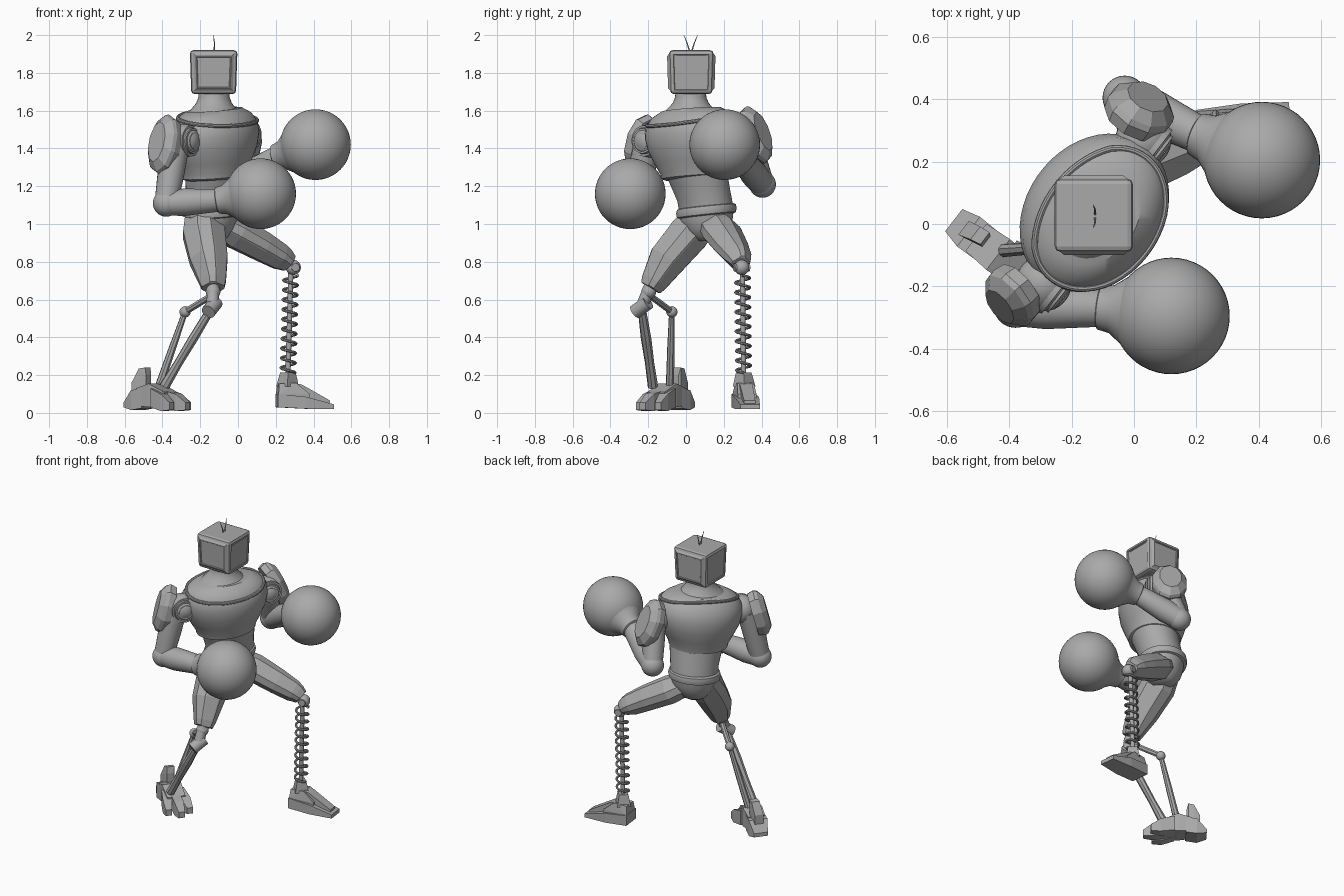
import bpy, bmesh
from math import sin, cos, pi, radians
from mathutils import Vector as V

cube = bpy.data.objects.get("Cube")
if cube:
    bpy.data.objects.remove(cube)

grey = bpy.data.materials.new("plain grey")
grey.use_nodes = True
COLOUR = (0.4, 0.4, 0.4, 1)
grey.diffuse_color = COLOUR
grey.node_tree.nodes["Principled BSDF"].inputs["Base Color"].default_value = COLOUR

Z = V((0, 0, 1))
LAT = V((0.61, 0.79, 0)).normalized()    # across the shoulders, towards the left arm
FWD = V((0.79, -0.61, 0)).normalized()   # the way the chest faces


def finish(name, bm, smooth=True, angle=35):
    bmesh.ops.recalc_face_normals(bm, faces=bm.faces)
    me = bpy.data.meshes.new(name)
    bm.to_mesh(me)
    bm.free()
    me.materials.append(grey)
    if smooth:
        me.shade_smooth()
        me.set_sharp_from_angle(angle=radians(angle))
    ob = bpy.data.objects.new(name, me)
    bpy.context.collection.objects.link(ob)
    return ob


def loft(name, rings, sides=32, ref=LAT, axis=None, smooth=True, strips=False):
    """Skin elliptical rings (centre, radius along ref, other radius)."""
    bm = bmesh.new()
    pts = [V(r[0]) for r in rings]
    loops = []
    for i, r in enumerate(rings):
        t = axis or (pts[min(i + 1, len(pts) - 1)] - pts[max(i - 1, 0)])
        t = V(t).normalized()
        u = (V(ref) - t * t.dot(V(ref))).normalized()
        v = t.cross(u)
        loop = []
        for k in range(sides):
            a = 2 * pi * (k + 0.5) / sides
            loop.append(bm.verts.new(pts[i] + u * r[1] * cos(a) + v * r[-1] * sin(a)))
        loops.append(loop)
    raised = []
    for lo, hi in zip(loops, loops[1:]):
        for k in range(sides):
            n = (k + 1) % sides
            face = bm.faces.new((lo[k], lo[n], hi[n], hi[k]))
            if k % 2:
                raised.append(face)
    bm.faces.new(loops[0][::-1])
    bm.faces.new(loops[-1])
    if strips:
        bmesh.ops.recalc_face_normals(bm, faces=bm.faces)
        bmesh.ops.inset_region(bm, faces=raised, thickness=0.008, depth=0.006)
    return finish(name, bm, smooth)


def rod(name, a, b, r, r2=None, sides=16):
    d = V(b) - V(a)
    ref = V((1, 0, 0)) if abs(d.normalized().x) < 0.8 else V((0, 1, 0))
    return loft(name, [(a, r), (b, r2 or r)], sides, ref)


def ball(name, c, r, seg=32):
    bm = bmesh.new()
    bmesh.ops.create_uvsphere(bm, u_segments=seg, v_segments=seg // 2, radius=r)
    bmesh.ops.translate(bm, verts=bm.verts, vec=V(c))
    return finish(name, bm, angle=60)


def block(name, o, x, y, stations):
    """Hull through stations of (forward, half width, low, high, side shift)."""
    bm = bmesh.new()
    for f, w, lo, hi, m in stations:
        for s in (-1, 1):
            for z in (lo, hi):
                bm.verts.new(o + x * f + y * (s * w + m) + Z * z)
    bmesh.ops.convex_hull(bm, input=bm.verts)
    return finish(name, bm, False)


# Head: chamfered box, raised side covers, sunken screen
bm = bmesh.new()
bmesh.ops.create_cube(bm, size=1)
for v in bm.verts:
    k = 0.94 if v.co.z < 0 else 1
    v.co = V((-0.129 + v.co.x * 0.252 * k, 0.028 + v.co.y * 0.236 * k, 1.804 + v.co.z * 0.232))
bmesh.ops.bevel(bm, geom=bm.edges[:], offset=0.018, segments=2, affect='EDGES', profile=0.5)
bm.normal_update()
for f in [f for f in bm.faces if f.calc_area() > 0.02 and abs(f.normal.z) < 0.5]:
    if abs(f.normal.y) > 0.5:
        bmesh.ops.inset_region(bm, faces=[f], thickness=0.018, depth=0.011)
        bmesh.ops.inset_region(bm, faces=[f], thickness=0.006)
        bmesh.ops.inset_region(bm, faces=[f], thickness=0.004, depth=-0.004)
    else:
        bmesh.ops.inset_region(bm, faces=[f], thickness=0.006)
        bmesh.ops.inset_region(bm, faces=[f], thickness=0.004, depth=-0.005)
finish("head", bm, False)
rod("head_slot", (-0.007, -0.05, 1.89), (-0.007, 0.105, 1.89), 0.004, sides=6)
for s, side in ((-1, "right"), (1, "left")):
    loft(side + "_antenna", [((-0.125, 0.025 + s * 0.006, 1.915), 0.004),
                             ((-0.125, 0.025 + s * 0.02, 1.96), 0.003),
                             ((-0.13, 0.025 + s * 0.036, 2.0), 0.0012)], 8)

# Torso: chest and neck, with a collar ring that follows the chest surface
lean = V((-0.06, -0.06, 1)).normalized()
chest = [(1.24, .165, .14), (1.25, .187, .162), (1.275, .192, .168), (1.33, .222, .188), (1.4, .258, .21),
         (1.47, .274, .218), (1.53, .267, .206), (1.575, .232, .175), (1.606, .17, .135)]


def chest_centre(z):
    return V((-0.127, 0.05 - (z - 1.235) * 0.06, z))


def chest_size(z):
    for (z0, w0, d0), (z1, w1, d1) in zip(chest, chest[1:]):
        if z <= z1:
            t = (z - z0) / (z1 - z0)
            return w0 + (w1 - w0) * t, d0 + (d1 - d0) * t


loft("chest", [(chest_centre(z), w, d) for z, w, d in chest], 48, axis=lean)
neck = [(1.54, .18, .155), (1.58, .16, .135), (1.61, .127, .115), (1.64, .097, .093), (1.67, .083, .083),
        (1.71, .08, .08)]
loft("neck", [((-0.127, 0.025, z), w, d) for z, w, d in neck], axis=Z)
across = (LAT - lean * lean.dot(LAT)).normalized()
ring = []
for i in range(49):
    a = 2 * pi * i / 48
    z = 1.558 - 0.034 * cos(a)
    w, d = chest_size(z)
    ring.append((chest_centre(z) + across * w * sin(a) - lean.cross(across) * d * cos(a), 0.011))
loft("collar", ring, 10, ref=Z)

# Waist: abdomen, belt, pelvis
belly = [(1.28, -.12, .052, .175, .153), (1.2, -.127, .075, .163, .143), (1.12, -.135, .1, .152, .135),
         (1.06, -.14, .108, .15, .135)]
loft("abdomen", [((x, y, z), w, d) for z, x, y, w, d in belly], axis=Z)
loft("belt", [((-0.14, 0.108, 1.07 + dz), r, r * 0.93) for dz, r in
              ((-.028, .145), (-.022, .161), (0, .166), (.02, .161), (.026, .145))],
     axis=V((-0.03, -0.1, 1)))
loft("pelvis", [((-0.14, 0.107, z), w, d) for z, w, d in
                ((1.06, .15, .135), (1.02, .145, .13), (.97, .12, .115), (.93, .085, .085), (.91, .05, .055))],
     axis=Z)

# Arms: shoulder joint, pad, upper arm, forearm, cuff and round glove
arms = {
    "right": ((-.29, -.19, 1.44), (-.40, -.24, 1.425), (-.72, -.6, .25), .1,
              (-.38, -.262, 1.11), (-.1, -.27, 1.125), (.12, -.295, 1.16)),
    "left": ((.03, .27, 1.47), (.025, .375, 1.475), (.45, .77, .37), .108,
             (-.03, .405, 1.21), (.21, .285, 1.355), (.41, .205, 1.42)),
}
for side, (sh, pad, out, width, elbow, wrist, glove) in arms.items():
    sh, pad, elbow, wrist, glove = map(V, (sh, pad, elbow, wrist, glove))
    out = V(out).normalized()
    ball(side + "_shoulder", sh, 0.09)
    for r, a, b in ((.082, -.03, .055), (.066, .05, .07), (.045, .055, .08)):
        rod(side + "_shoulder_disc", sh + FWD * a, sh + FWD * b, r, sides=32)
    loft(side + "_shoulder_pad", [(pad + out * d, width * k, h) for d, k, h in
                                  ((-.05, .98, .15), (-.01, 1.05, .163), (.01, 1, .155), (.042, .65, .11))],
         10, ref=FWD, axis=out, smooth=False)
    top = sh.lerp(pad, 0.35)
    loft(side + "_upper_arm", [(top, .075), (top.lerp(elbow, .5), .071), (elbow, .062)], 24, ref=FWD)
    ball(side + "_elbow", elbow, 0.071)
    fore = (glove - wrist).normalized()
    loft(side + "_forearm", [(elbow, .066), (elbow.lerp(wrist, .35), .073), (wrist, .06)], 24, ref=Z)
    loft(side + "_cuff", [(wrist - fore * .015, .06), (wrist - fore * .01, .07), (wrist + fore * .03, .078),
                          (wrist + fore * .08, .115), (wrist + fore * .12, .148)], ref=Z)
    ball(side + "_glove", glove, 0.187, 48)

# Thighs: faceted shells with raised lengthwise strips
loft("left_thigh", [((-.09, .15, 1.0), .085, .075), ((-.01, .19, .955), .106, .085), ((.13, .24, .88), .09, .078),
                    ((.225, .277, .825), .069, .068), ((.25, .285, .81), .058, .058), ((.275, .292, .79), .045, .045)],
     8, ref=(-.37, .93, 0), smooth=False, strips=True)
loft("right_thigh", [((-.185, .085, 1.04), .095, .095), ((-.18, .018, .95), .114, .11), ((-.155, -.1, .81), .102, .1),
                     ((-.134, -.168, .695), .07, .07), ((-.132, -.188, .662), .058, .056)],
     8, ref=(1, 0, 0), smooth=False, strips=True)

# Spring leg: knee ball, rod, coil
ball("left_knee", (.293, .295, .77), 0.04, 24)
rod("left_knee_pin", (.305, .255, .77), (.283, .335, .77), 0.022)
top, low = V((.28, .299, .75)), V((.264, .305, .19))
rod("left_shin_rod", top, low, 0.014)
coil = []
for i in range(10 * 20 + 1):
    a, t = 2 * pi * i / 20, i / 200
    coil.append((top.lerp(low, 0.04 + 0.92 * t) + V((cos(a), sin(a), 0)) * 0.038, 0.0075))
loft("left_spring", coil, 8, ref=Z)

# Spring foot: wedge with heel block and ankle stem
X, Y = V((.992, .122, 0)), V((-.122, .992, 0))
heel = V((.205, .303, 0))
block("left_foot_sole", heel, X, Y, [(0, .063, .03, .1, 0), (.15, .066, .022, .085, 0), (.3, .052, .02, .045, 0)])
block("left_foot_heel", heel, X, Y, [(.003, .058, .06, .1, 0), (.008, .044, .1, .155, 0),
                                     (.1, .044, .1, .158, 0), (.17, .05, .06, .1, 0)])
block("left_foot_bridge", heel, X, Y, [(.08, .034, .08, .16, 0), (.13, .034, .06, .15, 0), (.28, .03, .04, .066, 0)])
loft("left_ankle", [((.262, .308, .14), .06), ((.264, .306, .2), .045), ((.264, .305, .215), .04)],
     4, ref=(1, 1, 0), axis=Z, smooth=False)

# Strut leg: knee, shin, rear linkage
knee, shin, hinge = V((-.137, -.235, .56)), V((-.39, -.175, .14)), V((-.28, -.075, .535))
rod("right_knee_neck", (-.13, -.19, .68), (-.135, -.23, .57), 0.03, 0.034)
rod("right_knee_barrel", knee - V((.02, .035, .025)), knee + V((.02, .035, .025)), 0.038, sides=20)
ball("right_knee_joint", (-.132, -.197, .642), 0.039, 24)
loft("right_shin", [(knee, .022), (knee.lerp(shin, .4), .03, .024), (knee.lerp(shin, .7), .026, .022), (shin, .028)],
     8, ref=LAT, smooth=False)
rod("right_link", (-.14, -.19, .62), hinge, 0.018, sides=8)
ball("right_link_joint", hinge, 0.03, 20)
ankle = V((-.415, -.085, .15))
loft("right_rear_strut", [(hinge, .015), (hinge.lerp(ankle, .5), .02), (ankle, .022)], 8, smooth=False)

# Clawed foot: ankle block, three toes, heel claw, leaning fin
base = V((-.42, -.11, 0))
block("right_ankle", base, FWD, LAT, [(-.11, .055, .04, .13, 0), (-.02, .062, .03, .155, 0), (.08, .058, .03, .11, 0)])
for m, reach in ((-.058, .14), (0, .195), (.058, .15)):
    block("right_toe", base, FWD, LAT, [(.0, .026, .03, .13, m * .8), (reach - .06, .03, .01, .1, m),
                                        (reach, .02, .015, .055, m * 1.15)])
block("right_heel", base, FWD, LAT, [(-.07, .058, .025, .13, 0), (-.14, .06, .015, .12, 0), (-.2, .045, .03, .055, 0)])
block("right_heel_fin", base, FWD, LAT, [(-.16, .028, .08, .16, 0), (-.12, .026, .08, .235, .01),
                                         (-.085, .024, .1, .24, .015), (-.075, .022, .1, .2, .01)])
